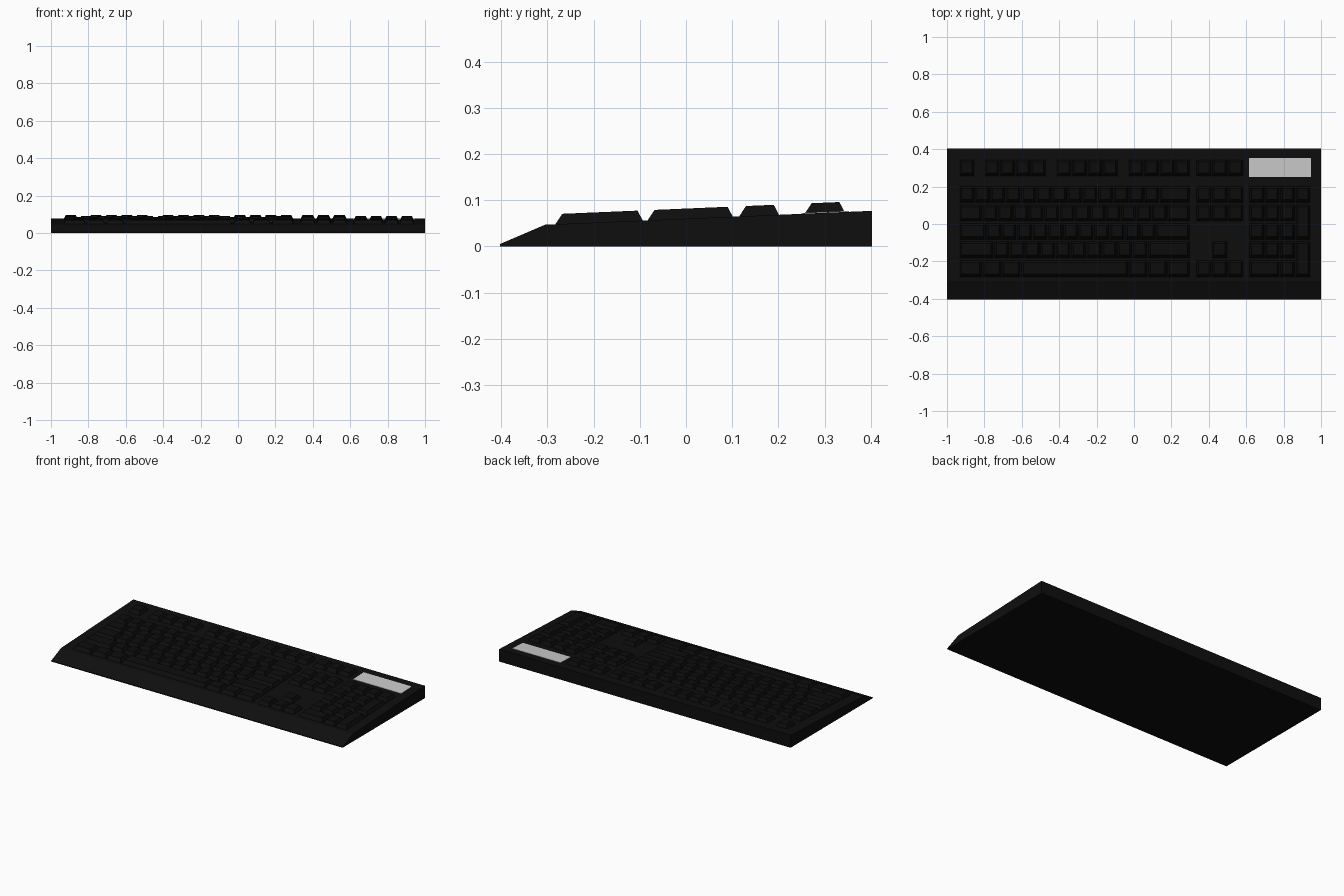
import bpy, bmesh

cube = bpy.data.objects.get("Cube")
if cube:
    bpy.data.objects.remove(cube, do_unlink=True)


def material(name, value):
    mat = bpy.data.materials.new(name)
    mat.use_nodes = True
    color = (value, value, value, 1)
    mat.diffuse_color = color
    mat.node_tree.nodes["Principled BSDF"].inputs["Base Color"].default_value = color
    return mat


case_black = material("case black", 0.0045)
key_black = material("key black", 0.004)
panel_grey = material("panel grey", 0.6)

FRONT, BACK = -0.403, 0.403      # case depth
EDGE_Y, EDGE_Z, BACK_Z = -0.305, 0.047, 0.077
UNIT = 1.235 / 15                # width of one standard key
KEY_H = 0.022


def deck(y):
    """Height of the sloping top of the case."""
    return EDGE_Z + (BACK_Z - EDGE_Z) * (y - EDGE_Y) / (BACK - EDGE_Y)


def finish(name, bm, mat):
    bmesh.ops.recalc_face_normals(bm, faces=bm.faces)
    mesh = bpy.data.meshes.new(name)
    bm.to_mesh(mesh)
    bm.free()
    mesh.materials.append(mat)
    obj = bpy.data.objects.new(name, mesh)
    bpy.context.collection.objects.link(obj)
    return obj


def frustum(bm, x0, x1, y0, y1, height, taper_x=0.0, taper_front=0.0, taper_back=0.0):
    """Tapered block that follows the slope of the deck."""
    def ring(tx, tf, tb, lift):
        corners = [(x0 + tx, y0 + tf), (x1 - tx, y0 + tf),
                   (x1 - tx, y1 - tb), (x0 + tx, y1 - tb)]
        return [bm.verts.new((x, y, deck(y) + lift)) for x, y in corners]
    low = ring(0, 0, 0, -0.003)
    top = ring(taper_x, taper_front, taper_back, height)
    bm.faces.new(low[::-1])
    bm.faces.new(top)
    for i in range(4):
        j = (i + 1) % 4
        bm.faces.new((low[i], low[j], top[j], top[i]))


# Case: side profile swept across the width
bm = bmesh.new()
profile = [(FRONT, 0), (FRONT, 0.005), (EDGE_Y, EDGE_Z), (BACK, BACK_Z), (BACK, 0)]
side = bm.faces.new([bm.verts.new((-1, y, z)) for y, z in profile])
swept = bmesh.ops.extrude_face_region(bm, geom=[side])["geom"]
bmesh.ops.translate(bm, vec=(2, 0, 0),
                    verts=[v for v in swept if isinstance(v, bmesh.types.BMVert)])
finish("case", bm, case_black)

# Front and back edge of each key row
ROWS = {"space": (-0.285, -0.193), "lower": (-0.183, -0.092),
        "home": (-0.085, 0.005), "upper": (0.013, 0.103),
        "number": (0.113, 0.203), "function": (0.255, 0.345)}


def key(bm, x0, x1, y0, y1):
    frustum(bm, x0 + 0.002, x1 - 0.002, y0, y1, KEY_H, 0.012, 0.017, 0.013)


def key_row(bm, row, start, widths, unit=UNIT):
    """Row of keys; a negative width leaves a gap."""
    x = start
    for w in widths:
        if w > 0:
            key(bm, x, x + w * unit, *ROWS[row])
        x += abs(w) * unit


# Function keys
LEFT = -0.935
bm = bmesh.new()
key_row(bm, "function", LEFT, [1])
for start in (-0.80, -0.415, -0.03):
    key_row(bm, "function", start, [1] * 4)
finish("function_keys", bm, key_black)

# Main typing block
bm = bmesh.new()
key_row(bm, "number", LEFT, [1] * 13 + [2])
key_row(bm, "upper", LEFT, [1.5] + [1] * 12 + [1.5])
key_row(bm, "home", LEFT, [1.75] + [1] * 11 + [2.25])
key_row(bm, "lower", LEFT, [2.25] + [1] * 10 + [2.75])
key_row(bm, "space", LEFT, [1.5, 1.25, 1.25, 7, 1.25, 1.25, 1.5])
finish("typing_keys", bm, key_black)

# Navigation and arrow keys
NAV = 0.33
NAV_UNIT = 0.255 / 3
bm = bmesh.new()
for row in ("function", "number", "upper", "space"):
    key_row(bm, row, NAV, [1] * 3, NAV_UNIT)
key_row(bm, "lower", NAV, [-1, 1], NAV_UNIT)
finish("navigation_keys", bm, key_black)

# Number pad with two tall keys on its right
PAD, PAD_END = 0.615, 0.945
bm = bmesh.new()
key_row(bm, "number", PAD, [1] * 4)
for row in ("upper", "home", "lower"):
    key_row(bm, row, PAD, [1] * 3)
key_row(bm, "space", PAD, [2, 1])
for low, high in (("home", "upper"), ("space", "lower")):
    key(bm, PAD + 3 * UNIT, PAD_END, ROWS[low][0], ROWS[high][1])
finish("number_pad_keys", bm, key_black)

# Indicator panel
bm = bmesh.new()
frustum(bm, PAD, PAD_END, 0.25, 0.353, 0.002)
finish("indicator_panel", bm, panel_grey)
